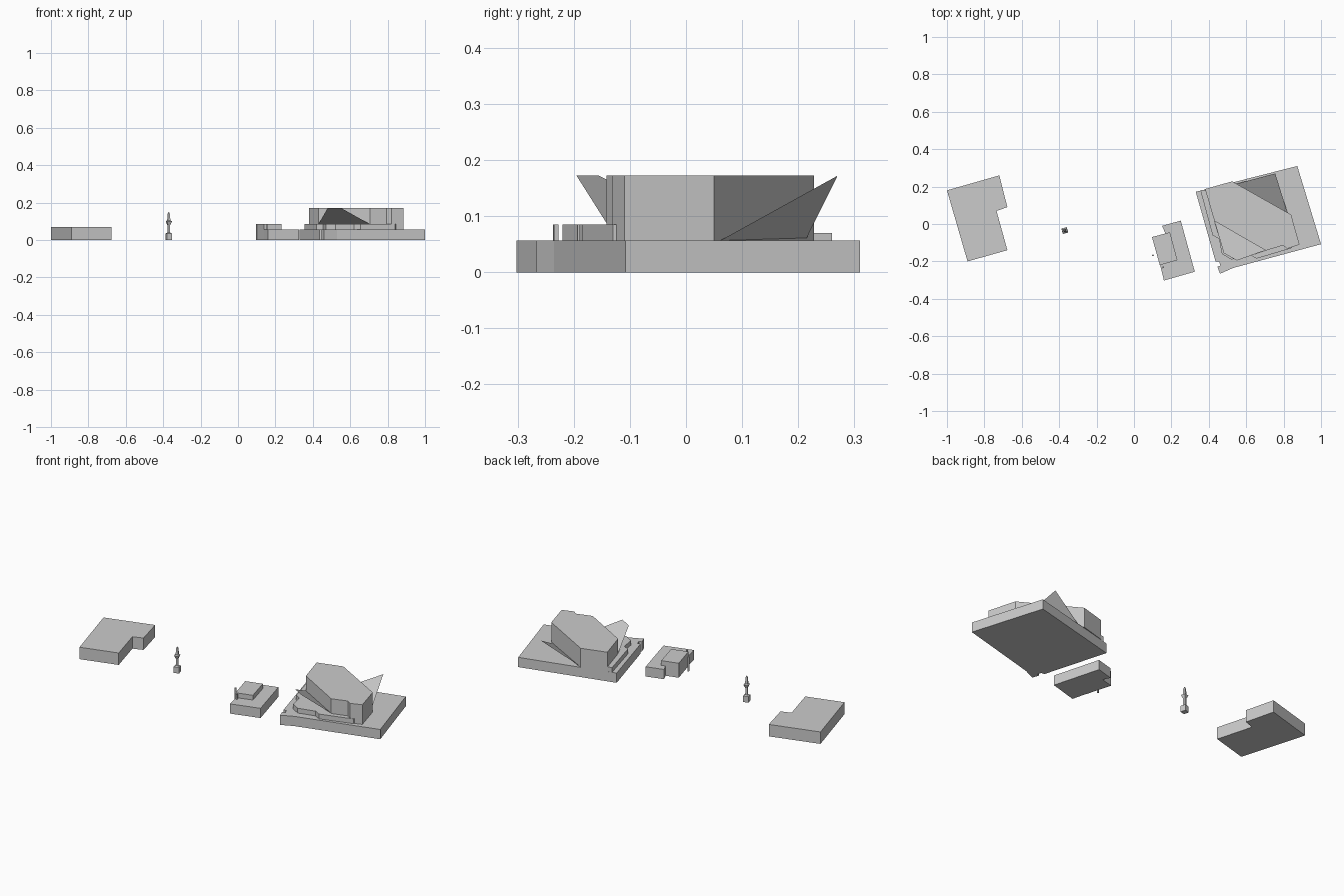
import bpy, bmesh, math

if "Cube" in bpy.data.objects:
    bpy.data.objects.remove(bpy.data.objects["Cube"])


def make_object(name, bm):
    mesh = bpy.data.meshes.new(name)
    bm.to_mesh(mesh)
    bm.free()
    ob = bpy.data.objects.new(name, mesh)
    bpy.context.collection.objects.link(ob)
    return ob


def prism(name, outline, z0, z1):
    """Extrude a ground outline into a flat-topped block."""
    bm = bmesh.new()
    face = bm.faces.new([bm.verts.new((x, y, z0)) for x, y in outline])
    out = bmesh.ops.extrude_face_region(bm, geom=[face])
    for v in out["geom"]:
        if isinstance(v, bmesh.types.BMVert):
            v.co.z = z1
    bmesh.ops.recalc_face_normals(bm, faces=bm.faces[:])
    return make_object(name, bm)


def sheet(name, points):
    """Single leaning panel."""
    bm = bmesh.new()
    bm.faces.new([bm.verts.new(p) for p in points])
    return make_object(name, bm)


def square_lathe(name, center, profile, angle):
    """Stack of square rings, given as (half width, height)."""
    bm = bmesh.new()
    rings = []
    for h, z in profile:
        ring = []
        for k in range(4):
            a = angle + math.pi / 4 + k * math.pi / 2
            r = h * math.sqrt(2)
            ring.append(bm.verts.new((center[0] + r * math.cos(a),
                                      center[1] + r * math.sin(a), z)))
        rings.append(ring)
    for a, b in zip(rings, rings[1:]):
        for k in range(4):
            bm.faces.new((a[k], a[(k + 1) % 4], b[(k + 1) % 4], b[k]))
    bm.faces.new(rings[0][::-1])
    bm.faces.new(rings[-1])
    return make_object(name, bm)


# West building, notched block
prism("west_building", [(-1, .18), (-.72, .26), (-.677, .09), (-.735, .07),
                        (-.677, -.14), (-.89, -.2)], 0, .07)

# Monument between the buildings
square_lathe("monument", (-.37, -.035),
             [(.015, 0), (.015, .035), (.006, .04), (.006, .08),
              (.014, .1), (.007, .105), (.005, .14), (.001, .15)],
             math.radians(15))

# Small building: low block, taller block and two entrance posts
prism("small_building_low", [(.15, -.01), (.25, .018), (.325, -.255),
                             (.16, -.302), (.14, -.22), (.19, -.1)], 0, .057)
prism("small_building_tall", [(.096, -.07), (.192, -.044), (.232, -.193),
                              (.138, -.22)], 0, .085)
for i, (x, y) in enumerate([(.101, -.168), (.156, -.232)]):
    square_lathe(f"entrance_post_{i + 1}", (x, y),
                 [(.004, 0), (.004, .085)], math.radians(15))

# Large building: podium with a small notch in its west side
prism("podium", [(.33, .172), (.873, .31), (1, -.108), (.53, -.235),
                 (.46, -.266), (.446, -.228), (.462, -.222),
                 (.455, -.2), (.436, -.2)], 0, .057)
# Terrace step
prism("terrace", [(.355, .18), (.42, -.06), (.455, -.08), (.47, -.16),
                  (.52, -.19), (.62, -.165), (.655, -.185), (.84, -.13),
                  (.86, -.1), (.8, .04), (.53, .2)], .057, .085)
# Main hall
prism("main_hall", [(.38, .187), (.525, .228), (.84, .05), (.885, -.11),
                    (.82, -.132), (.795, -.115), (.705, -.142),
                    (.43, .016)], .057, .172)
# Leaning panels on both long sides of the hall
sheet("front_leaning_panel", [(.43, .016, .085), (.705, -.14, .085),
                              (.55, -.195, .172), (.48, -.155, .172)])
sheet("back_leaning_panel", [(.54, .213, .057), (.82, .062, .057),
                             (.755, .27, .172)])
